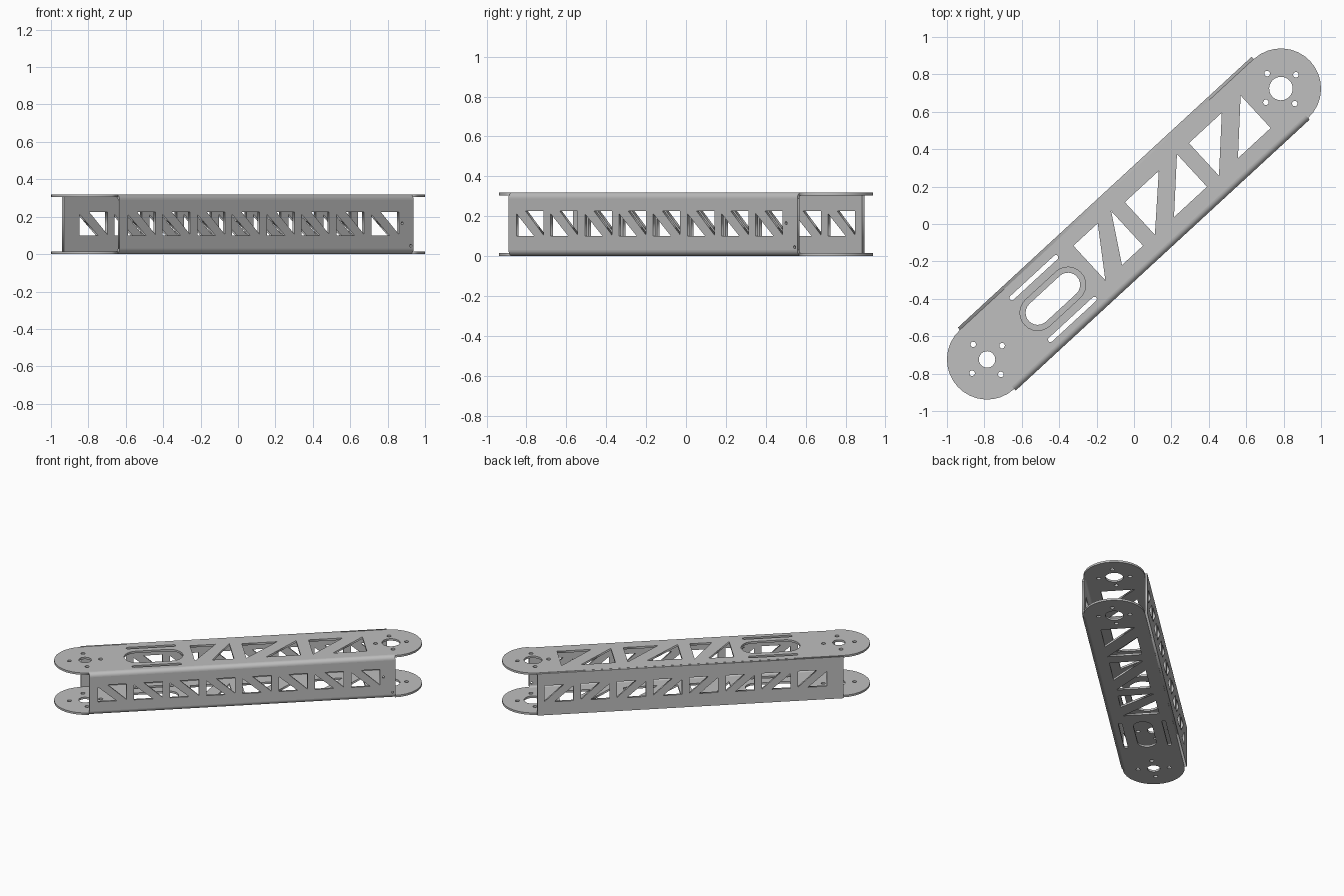
import bpy, bmesh
from math import sin, cos, pi, radians
from mathutils import Matrix, Vector

cube = bpy.data.objects.get("Cube")
if cube:
    bpy.data.objects.remove(cube)

HALF = 1.0685      # half distance between end pivots
R = 0.2145         # end radius
H = 0.32           # overall height
T = 0.015          # sheet thickness
BEND = 0.03        # outer fold radius
FRONT, BACK = -0.226, 0.231
TURN = Matrix.Rotation(radians(42.67), 4, 'Z')

metal = bpy.data.materials.new("brushed grey metal")
metal.use_nodes = True
grey = (0.52, 0.52, 0.52, 1)
metal.diffuse_color = grey
metal.node_tree.nodes["Principled BSDF"].inputs["Base Color"].default_value = grey


def arc(cx, cy, r, a0, a1, n):
    return [(cx + r * cos(a0 + (a1 - a0) * i / n),
             cy + r * sin(a0 + (a1 - a0) * i / n)) for i in range(n + 1)]


def circle(cx, cy, r, n=24):
    return arc(cx, cy, r, 0, 2 * pi, n)[:-1]


def stadium(cx, cy, a, r, n=12):
    return (arc(cx + a, cy, r, -pi / 2, pi / 2, n)
            + arc(cx - a, cy, r, pi / 2, 3 * pi / 2, n))


def sheet(name, loops, thickness, frame):
    """Filled outline with holes, extruded evenly about its own plane."""
    curve = bpy.data.curves.new(name, 'CURVE')
    curve.dimensions = '2D'
    curve.fill_mode = 'BOTH'
    curve.extrude = thickness / 2
    for loop in loops:
        s = curve.splines.new('POLY')
        s.points.add(len(loop) - 1)
        for p, (x, y) in zip(s.points, loop):
            p.co = (x, y, 0, 1)
        s.use_cyclic_u = True
    temp = bpy.data.objects.new(name + " outline", curve)
    bpy.context.collection.objects.link(temp)
    deps = bpy.context.evaluated_depsgraph_get()
    mesh = bpy.data.meshes.new_from_object(temp.evaluated_get(deps))
    bpy.data.objects.remove(temp)
    bm = bmesh.new()
    bm.from_mesh(mesh)
    bmesh.ops.remove_doubles(bm, verts=bm.verts, dist=0.0001)
    bmesh.ops.recalc_face_normals(bm, faces=bm.faces)
    bm.to_mesh(mesh)
    bm.free()
    mesh.name = name
    mesh.materials.clear()
    mesh.materials.append(metal)
    ob = bpy.data.objects.new(name, mesh)
    bpy.context.collection.objects.link(ob)
    ob.matrix_world = TURN @ frame
    return ob


# Flanges: rounded ends, pivot and bolt holes, truss cutouts, slots
def flange_loops(access_radius):
    inner = FRONT + BEND
    loops = [[(-HALF, inner), (HALF, inner)]
             + arc(HALF, 0, R, -pi / 2, pi / 2, 16)
             + arc(-HALF, 0, R, pi / 2, 3 * pi / 2, 16)]
    for cx, r in ((HALF, 0.063), (-HALF, 0.044)):
        loops.append(circle(cx, 0, r))
        for k in range(4):
            loops.append(circle(cx + 0.109 * cos(k * pi / 2),
                                0.109 * sin(k * pi / 2), 0.015, 12))
    for a, b, c, d in ((-0.317, -0.14, -0.196, -0.043),
                       (0.043, 0.29, 0.182, 0.422),
                       (0.509, 0.748, 0.647, 0.885)):
        top = 0.134 if a < 0 else 0.119
        loops.append([(a, top), (b, top), (a, -0.118)])
        loops.append([(d, top), (d, -0.118), (c, -0.118)])
    loops.append(stadium(-0.59, 0, 0.11, access_radius))
    for side in (-1, 1):
        loops.append(stadium(-0.588, side * 0.152, 0.16, 0.013, 6))
    return loops


sheet("bottom_flange", flange_loops(0.065), T, Matrix.Translation((0, 0, T / 2)))
sheet("top_flange", flange_loops(0.095), T, Matrix.Translation((0, 0, H - T / 2)))


# Side walls: a row of eight windows, each crossed by a diagonal strut
def wall_loops(z0, z1, start):
    loops = [[(-HALF, z0), (HALF, z0), (HALF, z1), (-HALF, z1)]]
    for i in range(8):
        u = start + i * 0.253
        loops.append([(u, 0.213), (u, 0.1), (u + 0.132, 0.1)])
        loops.append([(u + 0.068, 0.226), (u + 0.2, 0.226), (u + 0.2, 0.106)])
    return loops


upright = Matrix.Rotation(pi / 2, 4, 'X')
front = wall_loops(BEND, H - BEND, -1.01)
front += [circle(0.986, 0.165, 0.008, 10), circle(1.049, 0.045, 0.008, 10)]
sheet("front_wall", front, T, Matrix.Translation((0, FRONT + T / 2, 0)) @ upright)
sheet("back_wall", wall_loops(0.001, H - 0.001, -0.953), BACK - R,
      Matrix.Translation((0, (BACK + R) / 2, 0)) @ upright)

# Folded corners joining the front wall to the flanges
along = Matrix(((0, 0, 1, 0), (1, 0, 0, 0), (0, 1, 0, 0), (0, 0, 0, 1)))
for name, z, a0, a1 in (("top_fold", H - BEND, pi / 2, pi),
                        ("bottom_fold", BEND, pi, 3 * pi / 2)):
    y = FRONT + BEND
    ring = arc(y, z, BEND, a0, a1, 8) + arc(y, z, BEND - T, a1, a0, 8)
    fold = sheet(name, [ring], 2 * HALF, along)
    bpy.ops.object.select_all(action='DESELECT')
    fold.select_set(True)
    bpy.context.view_layer.objects.active = fold
    bpy.ops.object.shade_smooth_by_angle(angle=radians(30))
